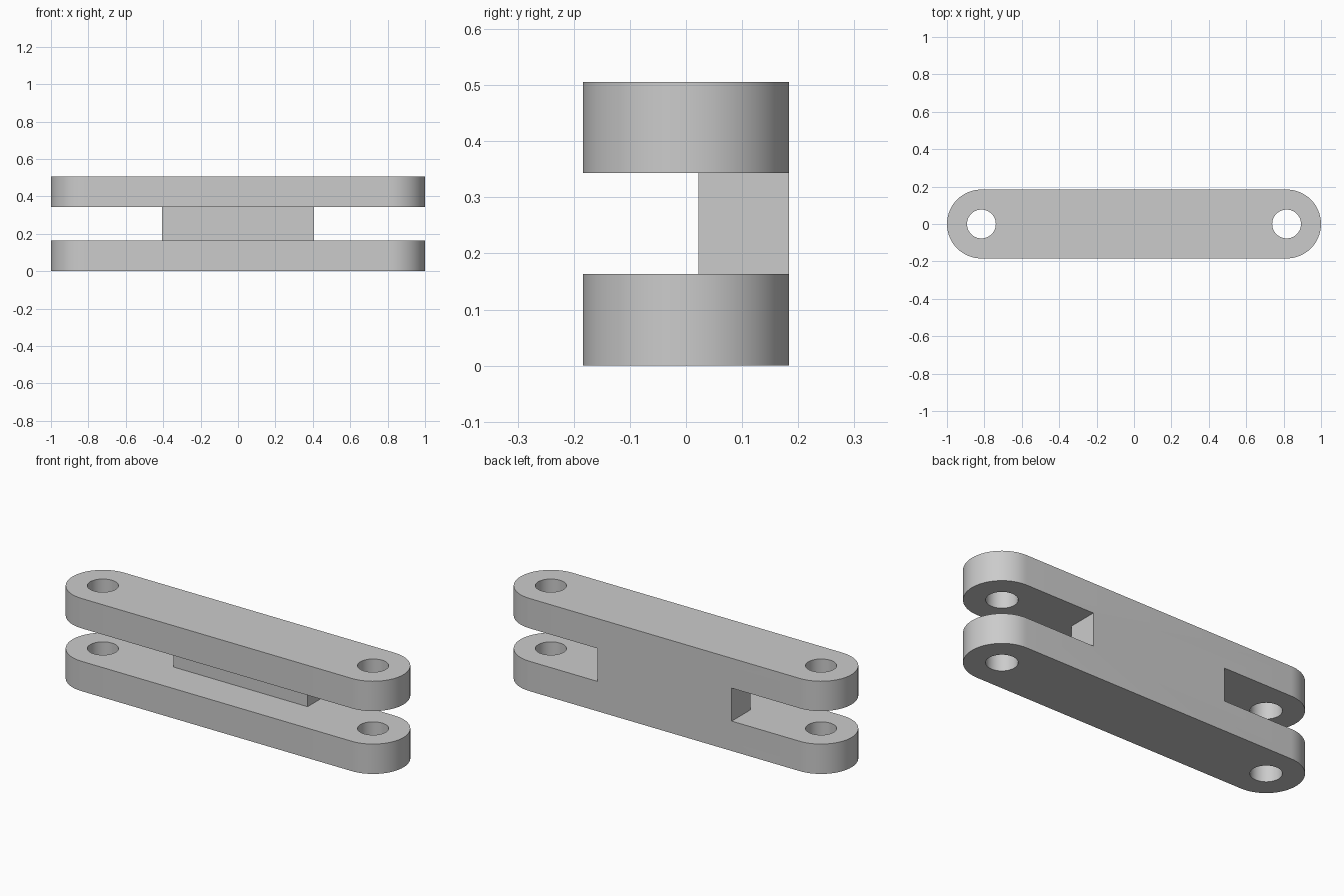
import bpy
import bmesh
from math import pi, sin, cos, radians

cube = bpy.data.objects.get("Cube")
if cube:
    bpy.data.objects.remove(cube, do_unlink=True)

HEIGHT, HALF_WIDTH = 0.506, 0.184
PIN_X, PIN_RADIUS = 1 - HALF_WIDTH, 0.077
SLOT_LOW, SLOT_HIGH = 0.163, 0.343
WEB_X, WEB_Y = 0.405, 0.022

steel = bpy.data.materials.new("light_grey")
steel.use_nodes = True
GREY = (0.6, 0.6, 0.6, 1)
steel.diffuse_color = GREY
steel.node_tree.nodes["Principled BSDF"].inputs["Base Color"].default_value = GREY


def arc(cx, radius, start, end, steps):
    """Points along an arc centred on the x axis."""
    angles = [start + (end - start) * i / steps for i in range(steps + 1)]
    return [(cx + radius * cos(a), radius * sin(a)) for a in angles]


def prism(name, outline, low, high):
    """Extrude a counter-clockwise outline from low to high."""
    bm = bmesh.new()
    face = bm.faces.new([bm.verts.new((x, y, low)) for x, y in outline])
    top = bmesh.ops.extrude_face_region(bm, geom=[face], use_keep_orig=True)
    verts = [v for v in top["geom"] if isinstance(v, bmesh.types.BMVert)]
    bmesh.ops.translate(bm, verts=verts, vec=(0, 0, high - low))
    bmesh.ops.recalc_face_normals(bm, faces=bm.faces)
    mesh = bpy.data.meshes.new(name)
    bm.to_mesh(mesh)
    bm.free()
    mesh.materials.append(steel)
    obj = bpy.data.objects.new(name, mesh)
    bpy.context.collection.objects.link(obj)
    return obj


# Round-ended solid body
link = prism("double_bar_link",
             arc(PIN_X, HALF_WIDTH, -pi / 2, pi / 2, 32)
             + arc(-PIN_X, HALF_WIDTH, pi / 2, 3 * pi / 2, 32), 0, HEIGHT)

# Slot that separates the two bars and leaves the rear web
slot = [(-1.1, -0.3), (1.1, -0.3), (1.1, 0.3), (WEB_X, 0.3), (WEB_X, WEB_Y),
        (-WEB_X, WEB_Y), (-WEB_X, 0.3), (-1.1, 0.3)]
cutters = [prism("slot_cutter", slot, SLOT_LOW, SLOT_HIGH)]

# Pin holes through both bars
for side, x in (("left", PIN_X), ("right", -PIN_X)):
    circle = arc(x, PIN_RADIUS, 0, 2 * pi, 48)[:-1]
    cutters.append(prism(side + "_pin_hole_cutter", circle, -0.1, HEIGHT + 0.1))

bpy.ops.object.select_all(action="DESELECT")
link.select_set(True)
bpy.context.view_layer.objects.active = link
for cutter in cutters:
    cutter.hide_render = True
    cut = link.modifiers.new(cutter.name, "BOOLEAN")
    cut.operation = "DIFFERENCE"
    cut.solver = "EXACT"
    cut.object = cutter
    bpy.ops.object.modifier_apply(modifier=cut.name)
    bpy.data.objects.remove(cutter, do_unlink=True)

bpy.ops.object.shade_smooth_by_angle(angle=radians(30))
